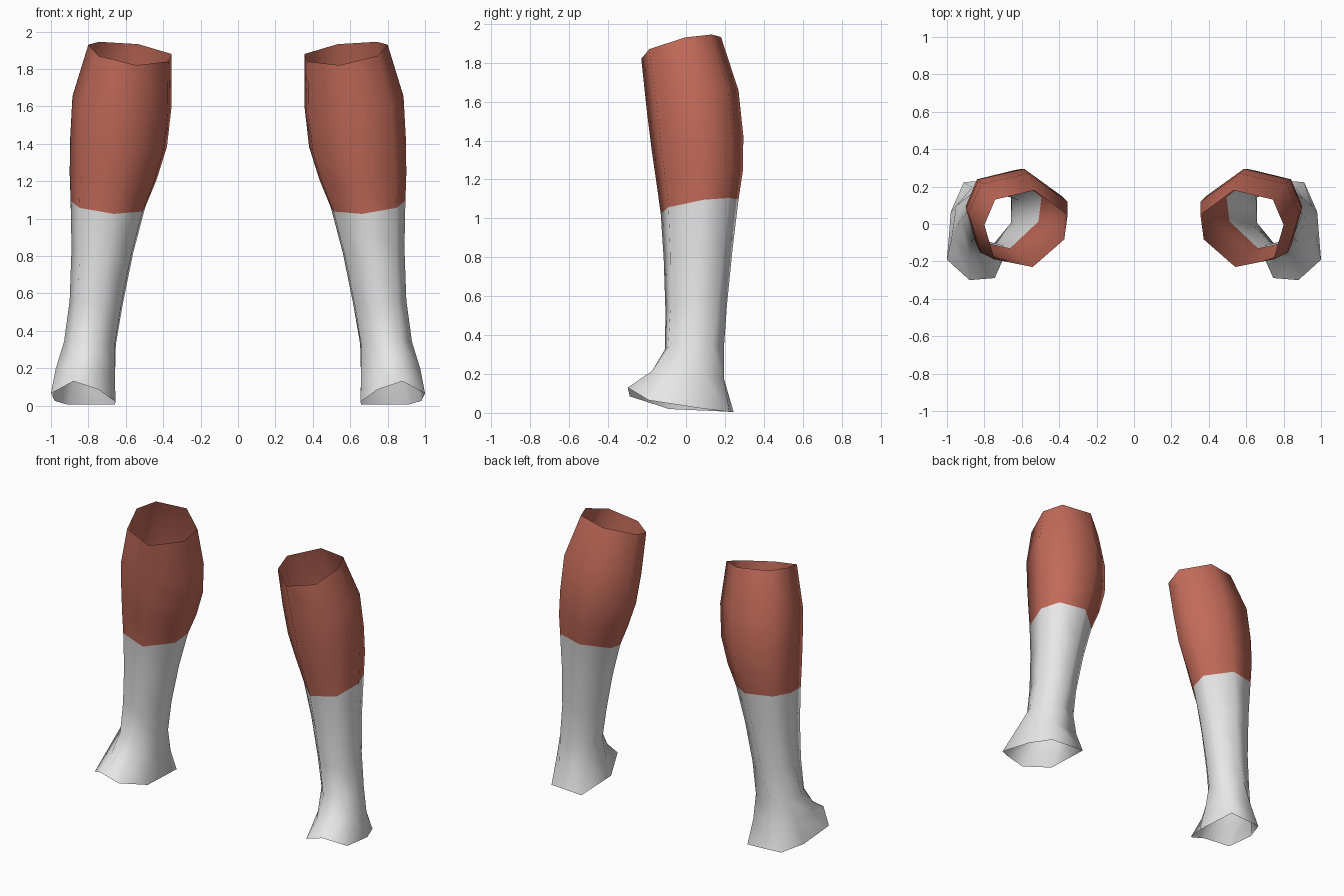
import bpy, bmesh

cube = bpy.data.objects.get("Cube")
if cube:
    bpy.data.objects.remove(cube, do_unlink=True)


def make_material(name, color):
    mat = bpy.data.materials.new(name)
    mat.use_nodes = True
    mat.diffuse_color = (*color, 1)
    mat.node_tree.nodes["Principled BSDF"].inputs["Base Color"].default_value = (*color, 1)
    return mat


RED = make_material("brick red", (0.54, 0.145, 0.10))
GREY = make_material("light grey", (0.8, 0.8, 0.8))

# Seven-sided cross-sections as fractions of the ring's extent: x, y, height
KNEE = [(.42, 0, 0), (.88, .1, .4), (1, .55, .88), (.87, .88, 1),
        (.4, 1, .9), (0, .68, .48), (.04, .36, .16)]
FOOT = [(.26, .02, .64), (.65, 0, 1), (1, .2, .48), (.94, .67, .16),
        (.74, .96, 0), (.01, 1, 0), (0, .39, .12)]

# Rings: inner x, outer x, front y, back y, low z, rise, blend towards foot
UPPER = [(.355, .80, -.23, .18, 1.82, .125, 0),
         (.355, .885, -.20, .27, 1.54, .13, 0),
         (.38, .898, -.175, .295, 1.34, .09, 0),
         (.435, .90, -.15, .292, 1.17, .08, 0),
         (.495, .895, -.13, .27, 1.025, .08, 0)]
LOWER = [UPPER[-1],
         (.56, .89, -.115, .24, .79, .06, .05),
         (.615, .90, -.107, .213, .53, .04, .15),
         (.652, .93, -.11, .20, .32, .03, .4),
         (.655, .975, -.185, .208, .155, .07, .75),
         (.655, 1, -.30, .245, .005, .125, 1)]


def ring_points(ring, side):
    x0, x1, y0, y1, z, rise, blend = ring
    for a, b in zip(KNEE, FOOT):
        u, v, w = (p + (q - p) * blend for p, q in zip(a, b))
        yield (side * (x0 + (x1 - x0) * u), y0 + (y1 - y0) * v, z + rise * w)


def make_leg(name, side):
    bm = bmesh.new()
    # Shared boundary ring keeps the shading continuous between the colours
    rings = [[bm.verts.new(p) for p in ring_points(r, side)] for r in UPPER + LOWER[1:]]
    for i, (top, low) in enumerate(zip(rings, rings[1:])):
        for k in range(len(KNEE)):
            n = (k + 1) % len(KNEE)
            quad = [top[k], low[k], low[n], top[n]]
            face = bm.faces.new(quad if side > 0 else quad[::-1])
            face.smooth = True
            face.material_index = 0 if i < len(UPPER) - 1 else 1
    mesh = bpy.data.meshes.new(name)
    bm.to_mesh(mesh)
    bm.free()
    mesh.materials.append(RED)
    mesh.materials.append(GREY)
    obj = bpy.data.objects.new(name, mesh)
    bpy.context.collection.objects.link(obj)


# Open-ended stocking for each leg
make_leg("left_stocking", 1)
make_leg("right_stocking", -1)
